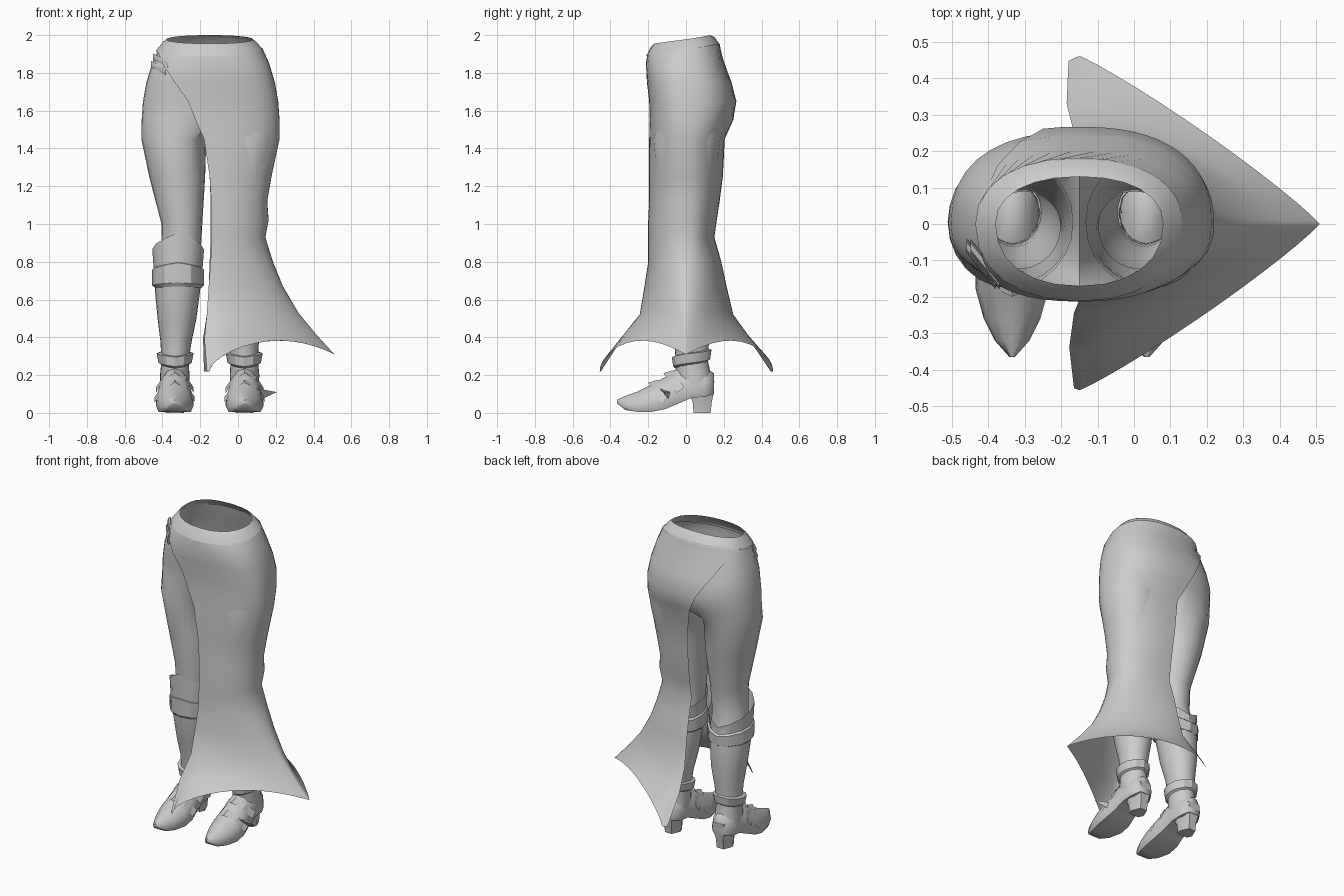
import bpy, math

if "Cube" in bpy.data.objects:
    bpy.data.objects.remove(bpy.data.objects["Cube"])

CX = -0.15          # centre line of the body
N = 24              # points around each leg

grey = bpy.data.materials.new("plain_grey")
grey.diffuse_color = (0.6, 0.6, 0.6, 1)
grey.use_nodes = True
grey.node_tree.nodes["Principled BSDF"].inputs["Base Color"].default_value = grey.diffuse_color


def make(name, verts, faces, angle=45, mirror=False):
    """Mesh object; mirror=True reflects it about the body's centre line."""
    if mirror:
        verts = [(2 * CX - x, y, z) for x, y, z in verts]
        faces = [f[::-1] for f in faces]
    me = bpy.data.meshes.new(name)
    me.from_pydata(verts, [], faces)
    me.materials.append(grey)
    ob = bpy.data.objects.new(name, me)
    bpy.context.collection.objects.link(ob)
    bpy.ops.object.select_all(action='DESELECT')
    ob.select_set(True)
    bpy.context.view_layer.objects.active = ob
    bpy.ops.object.shade_smooth_by_angle(angle=math.radians(angle))
    return ob


def loft(rings, closed=True, caps=False):
    """Skin a list of equal-length rings, top to bottom."""
    n = len(rings[0])
    verts = [p for r in rings for p in r]
    faces = []
    for i in range(len(rings) - 1):
        for j in range(n if closed else n - 1):
            k = (j + 1) % n
            faces.append((i * n + j, (i + 1) * n + j, (i + 1) * n + k, i * n + k))
    if caps:
        faces.append(tuple(range(n)))
        faces.append(tuple(range(len(verts) - n, len(verts)))[::-1])
    return verts, faces


def power(v, e):
    return math.copysign(abs(v) ** e, v)


# Skirt rows: height, front edge x, back edge x, half width, front depth, back depth, roundness
ROWS = [
    (1.925, -.425, -.425, .282, .205, .178, .88),
    (1.85, -.40, -.375, .315, .213, .205, .82),
    (1.75, -.335, -.315, .345, .207, .242, .82),
    (1.65, -.265, -.25, .363, .195, .267, .83),
    (1.55, -.225, -.20, .37, .192, .25, .85),
    (1.45, -.18, -.16, .37, .195, .205, .87),
    (1.25, -.15, -.15, .327, .195, .195, .9),
    (1.12, -.142, -.145, .305, .195, .178, .9),
    (1.02, -.14, -.145, .312, .20, .163, .9),
    (0.93, -.14, -.145, .295, .20, .15, .9),
    (0.80, -.145, -.15, .335, .20, .187, 1),
    (0.67, -.155, -.155, .388, .22, .215, 1.1),
    (0.53, -.165, -.165, .47, .245, .25, 1.3),
    (0.42, -.178, -.185, .56, .345, .34, 1.6),
    (0.31, -.165, -.18, .66, .457, .462, 1.82),
]


def tilt(z, s):
    """Top row rides higher at the back."""
    return z + .03 * s if z > 1.9 else z


def skirt_row(row, wave, n=32):
    z, xf, xb, rx, yf, yb, e = row
    start = -math.acos(power((xf - CX) / rx, 1 / e))
    end = math.acos(power((xb - CX) / rx, 1 / e))
    out = []
    for j in range(n + 1):
        # both halves meet at the outer side
        a = start * (1 - 2 * j / n) if j <= n / 2 else end * (2 * j / n - 1)
        t = min(1, abs(a) / (math.pi / 2))
        dz = .075 * math.sin(2 * abs(a)) ** 2 * (t < 1) - .09 * t ** 5
        s = power(math.sin(a), e)
        out.append((CX + rx * power(math.cos(a), e), (yf if a < 0 else yb) * s,
                    tilt(z, s) + wave * dz))
    return out


# Wrapped skirt with a slit on one side and a three-pointed hem
waves = [0] * 12 + [.1, .3, 1]
v, f = loft([skirt_row(r, w) for r, w in zip(ROWS, waves)], closed=False)
make("wrap_skirt", v, [q[::-1] for q in f], 60)


# Waistband: low at the front, high at the back
def waist(rx, yf, yb, zf, zb):
    out = []
    for j in range(24):
        a = 2 * math.pi * j / 24
        s = math.sin(a)
        out.append((CX + rx * power(math.cos(a), .9),
                    (yb if s > 0 else yf) * power(s, .9), zf + (zb - zf) * (s + 1) / 2))
    return out


v, f = loft([waist(.23, .17, .13, 1.955, 2.0), waist(.25, .187, .152, 1.935, 1.988),
             waist(.286, .212, .182, 1.888, 1.945)])
make("waistband", v, f, 50)


# Hip half-rings for the trousers, flat on the centre plane
def hip_ring(row):
    z, _, _, rx, yf, yb, e = row
    out = []
    for k in range(-N // 2 + 1, N // 2 + 1):
        u = 2 * k / N
        ry = (yf if u < 0 else yb) - .013
        if abs(u) <= .75:
            a = u / .75 * math.pi / 2
            s = power(math.sin(a), e)
            out.append((CX - (rx - .01) * abs(math.cos(a)) ** e * (abs(u) < .75),
                        ry * s, tilt(z, s)))
        else:
            s = math.copysign((1 - abs(u)) / .25, u)
            out.append((CX, ry * s, tilt(z, s)))
    return out


def leg_ring(z, cx, cy, rx, ry):
    return [(cx - rx * math.cos(2 * math.pi * k / N), cy + ry * math.sin(2 * math.pi * k / N), z)
            for k in range(-N // 2 + 1, N // 2 + 1)]


LEG = [(1.45, -.34, .005, .172, .182), (1.25, -.322, 0, .148, .16), (1.0, -.297, -.02, .108, .125),
       (.85, -.302, -.02, .105, .11), (.74, -.315, -.005, .113, .118)]
BOOT = [(.76, -.317, -.005, .122, .125), (.65, -.32, .005, .12, .125), (.5, -.323, .02, .103, .115),
        (.38, -.328, .03, .083, .092), (.28, -.333, .03, .072, .085), (.2, -.335, .04, .078, .092),
        (.12, -.335, .055, .075, .085)]


def cuff(cx, cy, spec):
    """Band whose edges rise to a point at the front; spec = (rx, ry, front z, back z)."""
    rings = []
    for rx, ry, zf, zb in spec:
        ring = []
        for k in range(12):
            a = 2 * math.pi * k / 12
            t = min(a, 2 * math.pi - a) / math.pi
            ring.append((cx + rx * math.sin(a), cy - ry * math.cos(a), zf + (zb - zf) * t))
        rings.append(ring)
    return loft(rings)


def foot_ring(y, zb, zt, w):
    """Rounded arch section with a flat sole."""
    pts = [(-.85, 0), (-1, .22), (-.86, .6), (-.45, .92), (0, 1),
           (.45, .92), (.86, .6), (1, .22), (.85, 0)]
    return [(-.335 + w * a, y, zb + (zt - zb) * b) for a, b in pts]


FOOT = [(-.365, .05, .07, .008), (-.32, .015, .09, .048), (-.26, .006, .112, .078), (-.18, .006, .15, .1),
        (-.11, .02, .19, .1), (-.05, .045, .235, .088), (.03, .08, .25, .08), (.10, .085, .24, .078),
        (.148, .10, .21, .045)]

for side, m in (("right", False), ("left", True)):
    # Trouser leg, open along the centre plane at the hips
    v, f = loft([hip_ring(r) for r in ROWS[:5]] + [leg_ring(*r) for r in LEG])
    f = [q for q in f if not all(abs(v[i][0] - CX) < 1e-5 for i in q)]
    make(side + "_trouser_leg", v, f, 60, m)
    # Boot shaft
    v, f = loft([leg_ring(*r) for r in BOOT])
    make(side + "_boot_shaft", v, f, 60, m)
    # Pointed knee guard and the cuff below it
    v, f = cuff(-.317, -.01, [(.137, .135, .955, .775), (.126, .13, .74, .70)])
    make(side + "_knee_guard", v, f, 30, m)
    v, f = cuff(-.317, -.005, [(.126, .13, .80, .73), (.138, .142, .795, .72),
                               (.137, .138, .69, .66), (.12, .125, .67, .65)])
    make(side + "_knee_cuff", v, f, 30, m)
    # Ankle strap
    v, f = cuff(-.333, .03, [(.075, .085, .30, .34), (.098, .105, .295, .335),
                             (.088, .098, .245, .285), (.072, .085, .235, .275)])
    make(side + "_ankle_strap", v, f, 30, m)
    # Pointed shoe
    v, f = loft([foot_ring(*r) for r in FOOT], caps=True)
    make(side + "_shoe", v, f, 60, m)
    # Tapered heel
    v, f = loft([[(-.335 + w * a, y0 + (y1 - y0) * b, z) for a, b in
                  ((-1, .35), (-.7, 0), (.7, 0), (1, .35), (.5, 1), (-.5, 1))]
                 for z, w, y0, y1 in ((.17, .078, -.01, .15), (.10, .068, .015, .146),
                                      (.06, .052, .035, .137), (0, .048, .04, .13))],
                caps=True)
    make(side + "_heel", v, f, 50, m)
    # Two folded chevron straps across the instep
    for i, (y, z, w) in enumerate(((-.18, .115, .106), (-.10, .165, .1))):
        x = -.335
        v = [(x - w, y + .05, z - .06), (x - w * .6, y + .01, z + .01), (x, y - .02, z + .045),
             (x + w * .6, y + .01, z + .01), (x + w, y + .05, z - .06),
             (x - w, y + .09, z - .03), (x - w * .6, y + .05, z + .03), (x, y + .03, z + .06),
             (x + w * .6, y + .05, z + .03), (x + w, y + .09, z - .03)]
        make(f"{side}_instep_strap_{i + 1}", v, [(j, j + 1, j + 6, j + 5) for j in range(4)], 20, m)

# Loose strap end on the outer side of one shoe
make("strap_end", [(.10, -.14, .13), (.205, -.12, .11), (.12, -.09, .07), (.09, -.07, .11)],
     [(0, 1, 3), (0, 2, 1), (1, 2, 3)], 20)

# Gathered knot at the hip where the skirt is tied
for i in range(2):
    z, x = 1.885 - .04 * i, -.45 - .01 * i
    v, f = loft([[(x + .08 * t, -.06 - .1 * t + .02 * math.cos(a), z - .04 * t + .02 * math.sin(a))
                  for a in (k * math.pi / 3 for k in range(6))] for t in (0, .5, 1)], caps=True)
    make(f"hip_knot_{i + 1}", v, f, 50)
